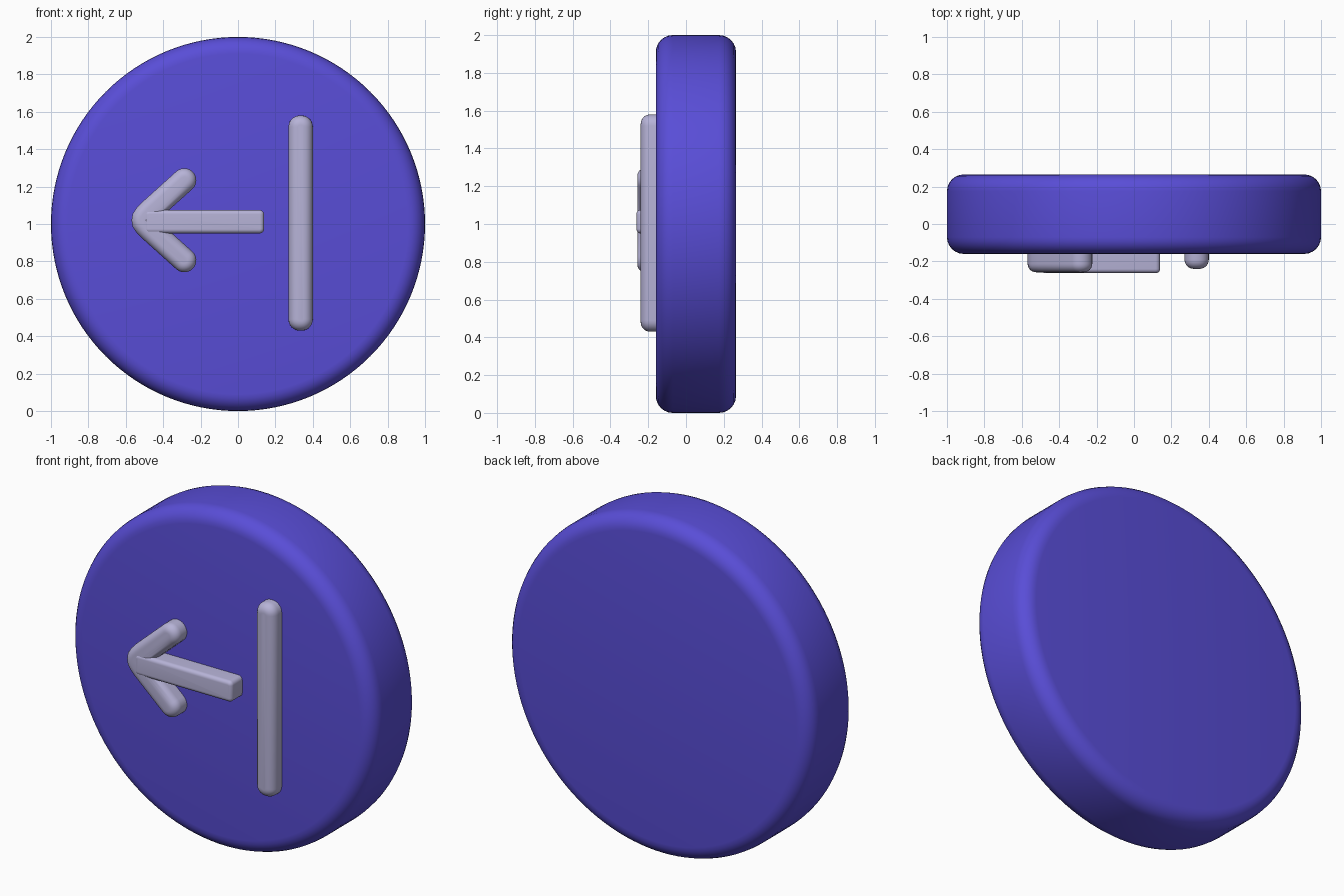
import bpy, bmesh, math

if "Cube" in bpy.data.objects:
    bpy.data.objects.remove(bpy.data.objects["Cube"])


def material(name, rgb):
    m = bpy.data.materials.new(name)
    m.diffuse_color = (*rgb, 1)
    m.use_nodes = True
    m.node_tree.nodes["Principled BSDF"].inputs["Base Color"].default_value = m.diffuse_color
    return m


blue = material("disc_blue", (0.1, 0.075, 0.68))
pale = material("symbol_pale", (0.47, 0.45, 0.68))


def plate(name, outline, front, back, bevel, mat, both=False):
    """Extrude an x-z outline along y and round its rim."""
    bm = bmesh.new()
    face = bm.faces.new([bm.verts.new((x, back, z)) for x, z in outline])
    ext = bmesh.ops.extrude_face_region(bm, geom=[face], use_keep_orig=True)
    for v in [g for g in ext["geom"] if isinstance(g, bmesh.types.BMVert)]:
        v.co.y = front
    bmesh.ops.recalc_face_normals(bm, faces=bm.faces)
    rim = [e for e in bm.edges
           if abs(e.verts[0].co.y - e.verts[1].co.y) < 1e-6
           and (both or abs(e.verts[0].co.y - front) < 1e-6)]
    bmesh.ops.bevel(bm, geom=rim, offset=bevel, segments=6, profile=0.5,
                    affect='EDGES', clamp_overlap=True)
    me = bpy.data.meshes.new(name)
    bm.to_mesh(me)
    bm.free()
    me.materials.append(mat)
    ob = bpy.data.objects.new(name, me)
    bpy.context.collection.objects.link(ob)
    bpy.context.view_layer.objects.active = ob
    ob.select_set(True)
    bpy.ops.object.shade_smooth_by_angle(angle=math.radians(40))
    ob.select_set(False)


def arc(cx, cz, r, a0, a1, n):
    return [(cx + r * math.cos(math.radians(a0 + (a1 - a0) * i / n)),
             cz + r * math.sin(math.radians(a0 + (a1 - a0) * i / n)))
            for i in range(n + 1)]


def rounded_rect(x0, x1, z0, z1, r, n=6):
    return (arc(x1 - r, z1 - r, r, 0, 90, n) + arc(x0 + r, z1 - r, r, 90, 180, n)
            + arc(x0 + r, z0 + r, r, 180, 270, n) + arc(x1 - r, z0 + r, r, 270, 360, n))


# Thick round disc
plate("disc", arc(0, 1, 1, 0, 360 * 127 / 128, 127), -0.16, 0.265, 0.09, blue, both=True)

# Vertical bar
plate("vertical_bar", rounded_rect(0.27, 0.40, 0.43, 1.58, 0.06), -0.24, -0.12, 0.05, pale)

# Arrow shaft
plate("arrow_shaft", rounded_rect(-0.5, 0.14, 0.95, 1.075, 0.025), -0.262, -0.12, 0.022, pale)

# Arrow head: upper half mirrored about z = mid
mid = 1.02
upper = [(-0.564, 1.053), (-0.545, 1.083), (-0.515, 1.115)] \
    + arc(-0.287, 1.234, 0.064, 132, -48, 12)
lower = [(x, 2 * mid - z) for x, z in reversed(upper)]
plate("arrow_head", [(-0.569, mid)] + upper + [(-0.43, mid)] + lower,
      -0.258, -0.12, 0.045, pale)
